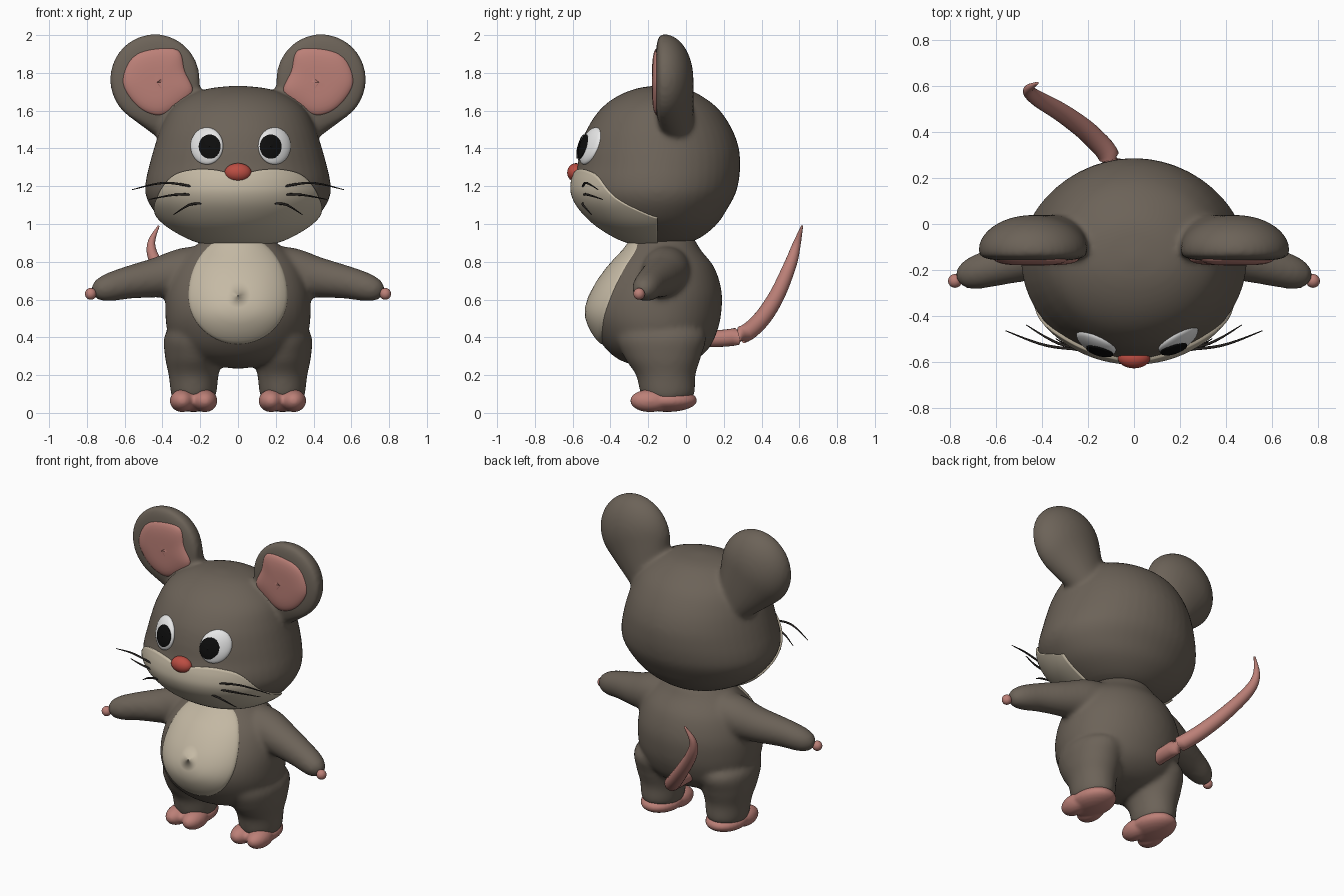
import bpy, bmesh, math
from mathutils import Vector

if "Cube" in bpy.data.objects:
    bpy.data.objects.remove(bpy.data.objects["Cube"])

def mat(name, r, g, b):
    m = bpy.data.materials.new(name)
    m.diffuse_color = (r, g, b, 1)
    m.use_nodes = True
    m.node_tree.nodes["Principled BSDF"].inputs["Base Color"].default_value = m.diffuse_color
    return m

FUR = mat("grey brown fur", .150, .124, .098)
CREAM = mat("cream", .56, .49, .375)
PINK = mat("pink skin", .50, .215, .185)
RED = mat("red nose", .50, .075, .055)
WHITE = mat("eye white", .83, .83, .83)
BLACK = mat("pupil black", .004, .004, .004)
DARK = mat("whisker dark", .02, .017, .015)

# ---------- helpers ----------
def spline(pts, t, closed=False):
    """Catmull-Rom through tuples, t counts points."""
    n = len(pts)
    i = int(t) if closed else min(int(t), n - 2)
    f = t - i
    g = (lambda k: pts[k % n]) if closed else (lambda k: pts[max(0, min(n - 1, k))])
    return [.5 * (2 * b + (c - a) * f + (2 * a - 5 * b + 4 * c - d) * f * f + (3 * b - a - 3 * c + d) * f ** 3)
            for a, b, c, d in zip(g(i - 1), g(i), g(i + 1), g(i + 2))]

def skin(bm, rings, closed=True, cap=True):
    vs = [[bm.verts.new(p) for p in r] for r in rings]
    n = len(vs[0])
    for a, b in zip(vs, vs[1:]):
        for i in range(n if closed else n - 1):
            j = (i + 1) % n
            bm.faces.new((a[i], a[j], b[j], b[i]))
    if cap:
        bm.faces.new(vs[0])
        bm.faces.new(vs[-1])

def finish(name, bm, material, voxel=0, smooth=8, sheet=False):
    bm.normal_update()
    if not sheet:
        bmesh.ops.recalc_face_normals(bm, faces=bm.faces)
    elif sum(f.normal.y * f.calc_area() for f in bm.faces) > 0:
        bmesh.ops.reverse_faces(bm, faces=bm.faces)
    me = bpy.data.meshes.new(name)
    bm.to_mesh(me)
    bm.free()
    me.materials.append(material)
    me.polygons.foreach_set("use_smooth", [True] * len(me.polygons))
    ob = bpy.data.objects.new(name, me)
    bpy.context.collection.objects.link(ob)
    if voxel:   # blend overlapping solids into one soft skin
        r = ob.modifiers.new("blend", 'REMESH')
        r.mode, r.voxel_size, r.use_smooth_shade = 'VOXEL', voxel, True
        s = ob.modifiers.new("soften", 'SMOOTH')
        s.factor, s.iterations = .5, smooth
    return ob

def section(rows, yc, t, a):
    """Point on a lofted body: rows hold z, half width, front y, back y."""
    z, w, yf, yb = spline(rows, t)
    c = math.cos(a)
    return Vector((w * math.sin(a), yc - (yc - yf) * c if c > 0 else yc - (yb - yc) * c, z))

def loft(bm, rows, yc, x0=0):
    k = 5 * (len(rows) - 1)
    skin(bm, [[section(rows, yc, j / 5, math.tau * i / 48) + Vector((x0, 0, 0)) for i in range(48)]
              for j in range(k + 1)])

def find_t(rows, z):
    lo, hi = 0, len(rows) - 1
    for _ in range(30):
        m = (lo + hi) / 2
        lo, hi = (m, hi) if spline(rows, m)[0] < z else (lo, m)
    return lo

def front(rows, yc, x, z):
    _, w, yf, _ = spline(rows, find_t(rows, z))
    return yc - (yc - yf) * math.sqrt(max(0, 1 - (x / w) ** 2))

def tube(bm, path, sides=16, steps=6):
    k = steps * (len(path) - 1)
    pts = [spline(path, j / steps) for j in range(k + 1)]
    rings = []
    for j, p in enumerate(pts):
        d = Vector(pts[min(j + 1, k)][:3]) - Vector(pts[max(j - 1, 0)][:3])
        u = d.cross(Vector((.3, -1, .2)) if abs(d.normalized().y) < .9 else Vector((1, 0, 0))).normalized()
        v = d.cross(u).normalized()
        rings.append([Vector(p[:3]) + p[3] * (u * math.cos(math.tau * i / sides) + v * math.sin(math.tau * i / sides))
                      for i in range(sides)])
    skin(bm, rings)

def ball(bm, c, r):
    vs = bmesh.ops.create_uvsphere(bm, u_segments=32, v_segments=20, radius=1)["verts"]
    for v in vs:
        v.co = Vector(c) + Vector(a * b for a, b in zip(v.co, r))
    return vs

def patch(name, material, outline, c, depth):
    """Domed plate seen from the front; depth(x, z, r) gives y."""
    bm = bmesh.new()
    rings = []
    for r in (.01, .25, .45, .6, .75, .86, .94, .98, 1, 1.001):
        ps = [(c[0] + r * (x - c[0]), c[1] + r * (z - c[1])) for x, z in outline]
        rings.append([(x, depth(x, z, min(r, 1)) + (.015 if r > 1 else 0), z) for x, z in ps])
    skin(bm, rings)
    bm.faces.ensure_lookup_table()
    bmesh.ops.delete(bm, geom=[bm.faces[-1]], context='FACES_ONLY')
    return finish(name, bm, material, sheet=True)

def oval(cx, cz, rx, rz_up, rz_down):
    return [(cx + rx * math.cos(a), cz + (rz_up if math.sin(a) > 0 else rz_down) * math.sin(a))
            for a in (math.tau * i / 56 for i in range(56))]

# ---------- profiles: z, half width, front y, back y ----------
HEAD = [(.885, .02, -.17, -.13), (.90, .16, -.27, 0), (.93, .26, -.36, .08), (1.0, .38, -.475, .165),
        (1.085, .457, -.56, .222), (1.16, .49, -.598, .262), (1.23, .488, -.598, .28), (1.31, .47, -.575, .287),
        (1.4, .445, -.558, .28), (1.5, .412, -.525, .245), (1.6, .36, -.46, .18), (1.67, .275, -.375, .095),
        (1.715, .165, -.27, 0), (1.732, .02, -.17, -.13)]
BODY = [(.235, .03, -.17, -.10), (.27, .22, -.33, .03), (.34, .33, -.425, .12), (.44, .375, -.49, .168),
        (.54, .385, -.515, .188), (.65, .375, -.48, .188), (.77, .33, -.40, .15), (.86, .25, -.32, .08),
        (.94, .15, -.26, .02), (.97, .02, -.16, -.12)]
LEG = [(.06, .10, -.2, 0), (.1, .12, -.24, .045), (.2, .132, -.265, .05), (.3, .152, -.33, .08),
       (.42, .15, -.36, .1), (.5, .05, -.2, -.05)]
HY, BY = -.15, -.14

# head with ears
bm = bmesh.new()
loft(bm, HEAD, HY)
for s in (1, -1):
    ear = ball(bm, (0, 0, 0), (1, 1, 1))
    for v in ear:
        x, y, z = v.co
        y = y * .155 if y > 0 else -.05 * math.sqrt(-y)
        v.co = (s * (.44 + .238 * x), -.115 + y, 1.765 + .24 * z)
    root = ball(bm, (s * .31, -.05, 1.5), (.11, .09, .1))
    both = ear + root
    bmesh.ops.delete(bm, geom=list({f for v in both for f in v.link_faces}), context='FACES_ONLY')
    bmesh.ops.convex_hull(bm, input=both)
finish("head_and_ears", bm, FUR, .014)

# inner ears
INNER = [(.61, 1.74), (.575, 1.865), (.48, 1.922), (.32, 1.922), (.28, 1.81), (.24, 1.7), (.32, 1.62), (.42, 1.575), (.53, 1.62)]
for s, side in ((1, "left"), (-1, "right")):
    edge = [spline(INNER, i / 6, True) for i in range(54)]
    patch("inner_ear_" + side, PINK, [(s * x, z) for x, z in edge], (s * .43, 1.75),
          lambda x, z, r: -.15 - .03 * math.sqrt(1 - r ** 4))

# cream muzzle, a thin shell over the lower face
TOP = [(1.26,), (1.285,), (1.285,), (1.25,), (1.14,), (1.075,), (1.035,)]   # upper edge every 15 degrees
mid = Vector((0, HY, 1.2))
bm = bmesh.new()
rings = []
for j in range(31):
    ring = []
    for i in range(-46, 47):
        deg = max(-90, min(90, i * 2))
        top = spline(TOP, abs(deg) / 15)[0]
        v = min(j / 29, 1)
        z = .888 + (top - .888) * v
        p = section(HEAD, HY, find_t(HEAD, z), math.radians(deg))
        ring.append(p + (p - mid).normalized() * (-.012 if j == 30 or abs(i) == 46 else .011))
    rings.append(ring)
skin(bm, rings, False, False)
finish("muzzle", bm, CREAM, sheet=True)

# nose
bm = bmesh.new()
ball(bm, (0, -.582, 1.272), (.071, .047, .05))
finish("nose", bm, RED)

# eyes and pupils
for side, ex, px in (("left", .193, .173), ("right", -.165, -.15)):
    def eye(x, z, r, ex=ex):
        q = ((x - ex) / .086) ** 2 + ((z - 1.413) / .098) ** 2
        return front(HEAD, HY, x, z) - .003 - .03 * math.sqrt(max(0, 1 - q))
    patch("eye_" + side, WHITE, oval(ex, 1.413, .086, .098, .098), (ex, 1.413), eye)
    patch("pupil_" + side, BLACK, oval(px, 1.41, .058, .064, .064), (px, 1.41),
          lambda x, z, r: eye(x, z, r) - .006)

# whiskers
for s, side in ((1, "left"), (-1, "right")):
    bm = bmesh.new()
    for pts in ([(.18, -.55, 1.185), (.38, -.53, 1.218), (.56, -.465, 1.182)],
                [(.18, -.55, 1.155), (.33, -.52, 1.155), (.47, -.44, 1.13)],
                [(.19, -.545, 1.11), (.26, -.545, 1.10), (.34, -.5, 1.05)]):
        tube(bm, [(s * x, y, z, r) for (x, y, z), r in zip(pts, (.006, .006, .002))], 8)
    finish("whiskers_" + side, bm, DARK)

# body with arms and legs
bm = bmesh.new()
loft(bm, BODY, BY)
for s in (1, -1):
    tube(bm, [(s * x, y, z, r) for x, y, z, r in (
        (.12, -.1, .76, .13), (.28, -.11, .745, .13), (.42, -.135, .718, .108), (.58, -.18, .69, .087),
        (.69, -.212, .662, .074), (.745, -.232, .645, .052), (.768, -.242, .637, .02))], 24)
    loft(bm, LEG, -.1, s * .235)
finish("body_arms_legs", bm, FUR, .014, 12)

# belly patch
patch("belly", CREAM, oval(0, .62, .262, .325, .255), (0, .62),
      lambda x, z, r: front(BODY, BY, x, z) - .002 - .02 * math.sqrt(1 - r ** 4))

# fingertips and feet
for s, side in ((1, "left"), (-1, "right")):
    bm = bmesh.new()
    ball(bm, (s * .78, -.248, .63), (.03, .03, .031))
    finish("fingertip_" + side, bm, PINK)
    bm = bmesh.new()
    ball(bm, (s * .235, -.1, .066), (.122, .16, .061))
    for dx in (-.06, .06):
        ball(bm, (s * .235 + dx, -.19, .064), (.066, .106, .06))
    finish("foot_" + side, bm, PINK, .01, 4)

# tail
bm = bmesh.new()
tube(bm, [(-.09, .06, .39, .043), (-.1, .27, .405, .046), (-.18, .38, .475, .046), (-.3, .475, .61, .042),
          (-.425, .55, .78, .034), (-.46, .585, .89, .022), (-.42, .615, .99, .005)], 20)
finish("tail", bm, PINK)
